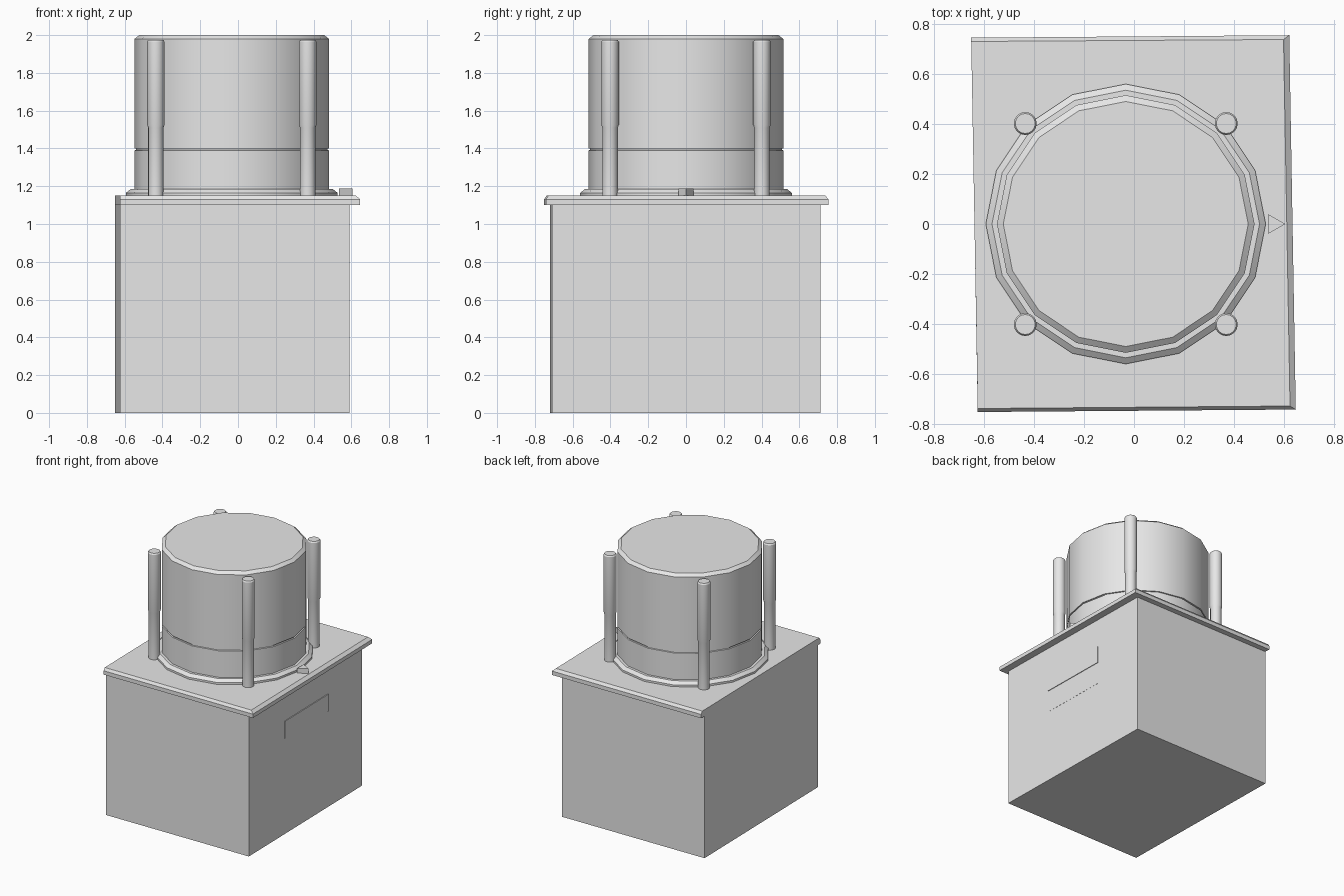
import bpy, bmesh, math

if "Cube" in bpy.data.objects:
    bpy.data.objects.remove(bpy.data.objects["Cube"])

grey = bpy.data.materials.new("plain grey")
grey.diffuse_color = (0.8, 0.8, 0.8, 1)
grey.use_nodes = True
grey.node_tree.nodes["Principled BSDF"].inputs["Base Color"].default_value = grey.diffuse_color
CX = -0.033  # axis of the drum


def make(name, bm, smooth=False):
    bmesh.ops.recalc_face_normals(bm, faces=bm.faces)
    me = bpy.data.meshes.new(name)
    bm.to_mesh(me)
    bm.free()
    ob = bpy.data.objects.new(name, me)
    bpy.context.collection.objects.link(ob)
    me.materials.append(grey)
    if smooth:
        bpy.ops.object.select_all(action='DESELECT')
        ob.select_set(True)
        bpy.context.view_layer.objects.active = ob
        bpy.ops.object.shade_smooth_by_angle(angle=math.radians(30))
    return ob


def loft(name, rings, smooth=False):
    """Skin a stack of (points, height) outlines and cap both ends."""
    bm = bmesh.new()
    loops = [[bm.verts.new((x, y, z)) for x, y in pts] for pts, z in rings]
    n = len(loops[0])
    for a, b in zip(loops, loops[1:]):
        for i in range(n):
            j = (i + 1) % n
            bm.faces.new((a[i], a[j], b[j], b[i]))
    bm.faces.new(loops[0][::-1])
    bm.faces.new(loops[-1])
    return make(name, bm, smooth)


def turned(name, x, y, profile, sides=16):
    """Round part from (radius, height) pairs."""
    ang = [2 * math.pi * i / sides for i in range(sides)]
    return loft(name, [([(x + r * math.cos(a), y + r * math.sin(a)) for a in ang], z)
                       for r, z in profile], True)


# slightly turned cabinet
body = [(-0.625, -0.72), (0.59, -0.71), (0.565, 0.712), (-0.65, 0.702)]
loft("cabinet", [(body, 0), (body, 1.1)])

# lid, flush on the left and chamfered on the other sides
outer = [(-0.625, -0.752), (0.647, -0.742), (0.621, 0.755), (-0.651, 0.745)]
inner = [(-0.625, -0.738), (0.624, -0.728), (0.598, 0.738), (-0.651, 0.730)]
loft("lid", [(outer, 1.1), (outer, 1.13), (inner, 1.15)])

# drum with flange and a thin groove
turned("flange", CX, 0, [(0.56, 1.148), (0.56, 1.165), (0.535, 1.185)])
turned("drum", CX, 0, [(0.515, 1.16), (0.515, 1.39), (0.507, 1.392), (0.507, 1.399),
                       (0.515, 1.401), (0.515, 1.98), (0.49, 2.0)])

# four stepped posts
for sx in (-1, 1):
    for sy in (-1, 1):
        turned("post", CX + sx * 0.402, sy * 0.402,
               [(0.041, 1.148), (0.041, 1.51), (0.046, 1.525), (0.046, 1.965), (0.04, 1.975)])

# pointer on the lid
tri = [(0.535, -0.04), (0.605, 0), (0.535, 0.04)]
loft("pointer", [(tri, 1.148), (tri, 1.187)])


# thin plates on the right side, following its slant
def side_plate(name, y0, y1, z0, z1, t):
    def face_x(y):
        return 0.59 - 0.025 * (y + 0.71) / 1.422
    pts = [(face_x(y0) - 0.02, y0), (face_x(y0) + t, y0),
           (face_x(y1) + t, y1), (face_x(y1) - 0.02, y1)]
    loft(name, [(pts, z0), (pts, z1)])


side_plate("slot_plate", -0.265, 0.28, 0.742, 0.876, 0.006)
side_plate("lower_plate", -0.265, 0.28, 0.57, 0.742, 0.001)
